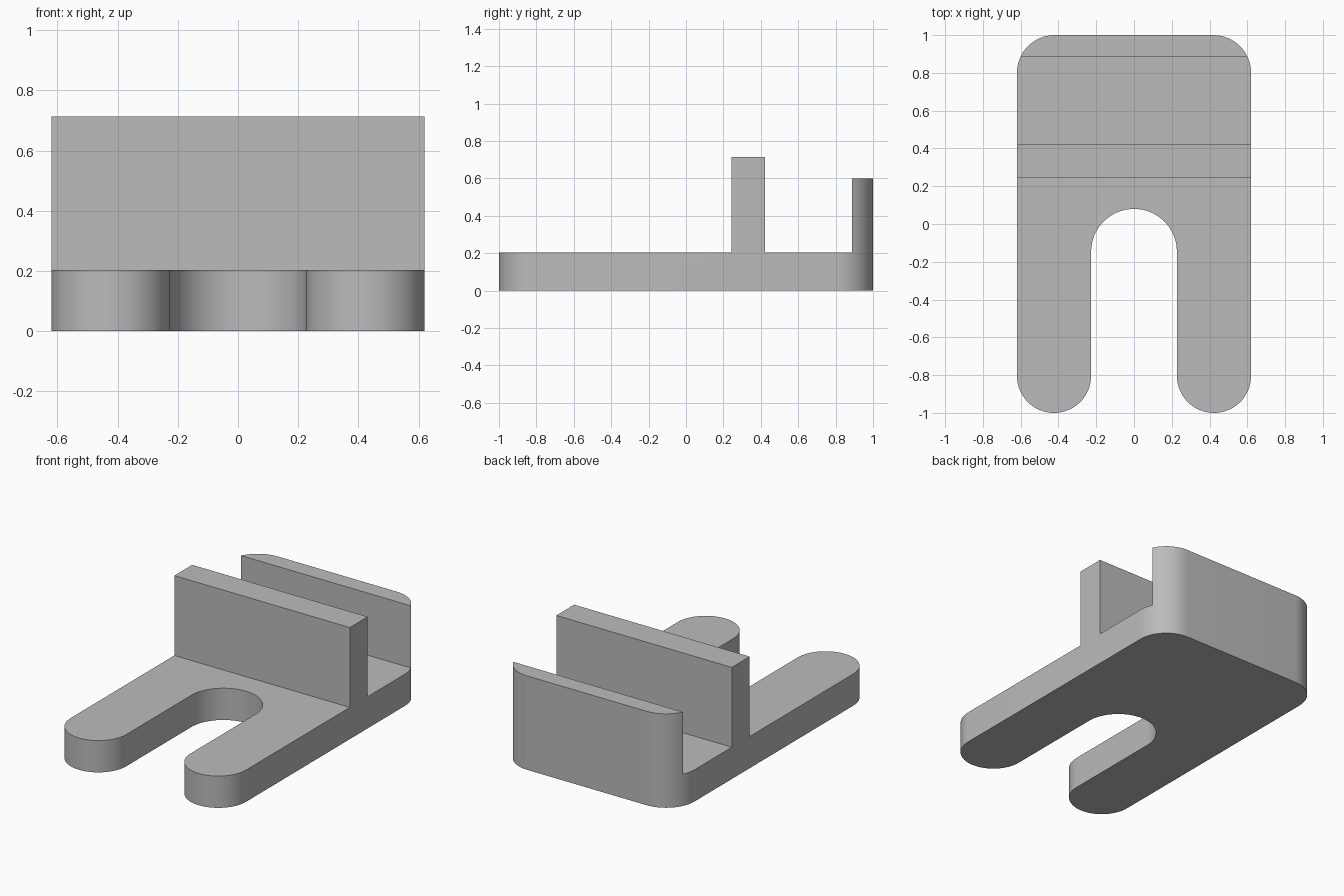
import bpy, bmesh
from math import sin, cos, pi, radians
from mathutils import Vector

cube = bpy.data.objects.get("Cube")
if cube:
    bpy.data.objects.remove(cube, do_unlink=True)

HALF_WIDTH = 0.62
SLOT_RADIUS = 0.227
PRONG_RADIUS = (HALF_WIDTH - SLOT_RADIUS) / 2
PRONG_X = SLOT_RADIUS + PRONG_RADIUS
CORNER = 0.2
PLATE_HEIGHT = 0.203
WALL = (0.243, 0.423, 0.713)   # front y, back y, top z
LIP = (0.888, 1.0, 0.6)

# Single grey material
grey = bpy.data.materials.new("plain_grey")
grey.use_nodes = True
colour = (0.5, 0.5, 0.5, 1)
grey.diffuse_color = colour
grey.node_tree.nodes["Principled BSDF"].inputs["Base Color"].default_value = colour


def arc(cx, cy, r, start, end, steps):
    """Points on an arc, angles in degrees."""
    angles = [radians(start + (end - start) * i / steps) for i in range(steps + 1)]
    return [(cx + r * cos(a), cy + r * sin(a)) for a in angles]


def raise_faces(bm, faces, height):
    """Extrude faces straight up and remove the originals."""
    result = bmesh.ops.extrude_face_region(bm, geom=faces)["geom"]
    verts = [g for g in result if isinstance(g, bmesh.types.BMVert)]
    bmesh.ops.translate(bm, verts=verts, vec=(0, 0, height))
    return [g for g in result if isinstance(g, bmesh.types.BMFace)]


# Forked outline: slot, prong tips and rounded rear corners
slot_y = 0.08 - SLOT_RADIUS
tip_y = -1 + PRONG_RADIUS
corner_x, corner_y = HALF_WIDTH - CORNER, 1 - CORNER
outline = (arc(PRONG_X, tip_y, PRONG_RADIUS, 180, 360, 32)
           + arc(corner_x, corner_y, CORNER, 0, 90, 16)
           + arc(-corner_x, corner_y, CORNER, 90, 180, 16)
           + arc(-PRONG_X, tip_y, PRONG_RADIUS, 180, 360, 32)
           + arc(0, slot_y, SLOT_RADIUS, 180, 0, 32))

bm = bmesh.new()
bm.faces.new([bm.verts.new((x, y, 0)) for x, y in outline])

# Cut the outline where the wall and the lip stand
for y in (WALL[0], WALL[1], LIP[0]):
    bmesh.ops.bisect_plane(bm, geom=bm.verts[:] + bm.edges[:] + bm.faces[:],
                           plane_co=(0, y, 0), plane_no=(0, 1, 0))

# Base plate: keep the underside and lift a copy
floor = bm.faces[:]
copy = bmesh.ops.extrude_face_region(bm, geom=floor, use_keep_orig=True)["geom"]
bmesh.ops.translate(bm, vec=(0, 0, PLATE_HEIGHT),
                    verts=[g for g in copy if isinstance(g, bmesh.types.BMVert)])
top = [g for g in copy if isinstance(g, bmesh.types.BMFace)]

# Upright wall and rear lip
for front, back, height in (WALL, LIP):
    strip = [f for f in top if f.is_valid
             and front < f.calc_center_median().y < back
             and all(front - 0.001 < v.co.y < back + 0.001 for v in f.verts)]
    raise_faces(bm, strip, height - PLATE_HEIGHT)

# Merge coplanar faces so the sides run through unbroken
bmesh.ops.recalc_face_normals(bm, faces=bm.faces)
bmesh.ops.dissolve_limit(bm, angle_limit=radians(0.5),
                         verts=bm.verts[:], edges=bm.edges[:])
bmesh.ops.recalc_face_normals(bm, faces=bm.faces)

mesh = bpy.data.meshes.new("forked_bracket")
bm.to_mesh(mesh)
bm.free()
mesh.materials.append(grey)
bracket = bpy.data.objects.new("forked_bracket", mesh)
bpy.context.collection.objects.link(bracket)

# Smooth rounded sides, crisp edges
bpy.ops.object.select_all(action='DESELECT')
bracket.select_set(True)
bpy.context.view_layer.objects.active = bracket
bpy.ops.object.shade_smooth_by_angle(angle=radians(30))
